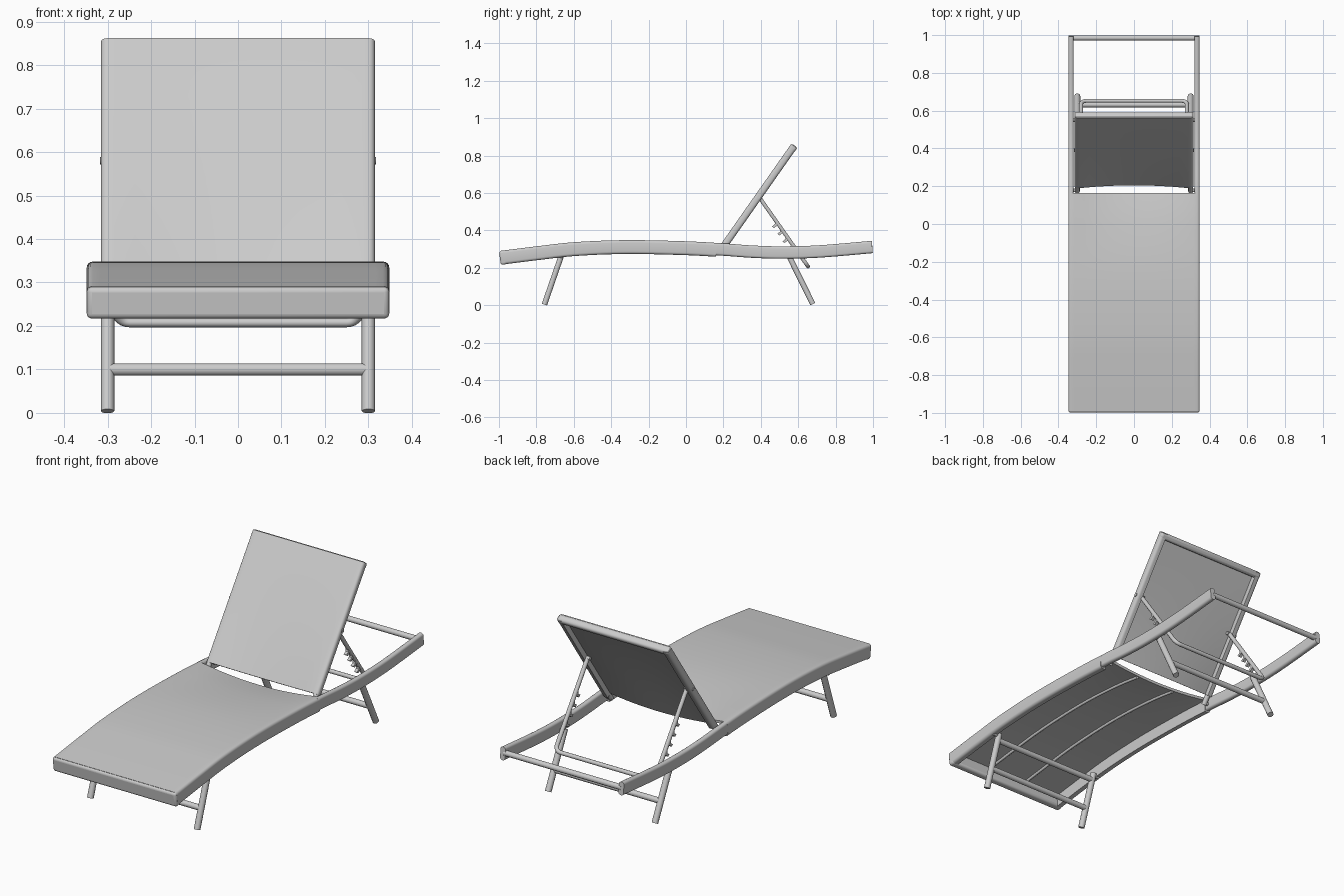
import bpy, bmesh, math
from mathutils import Vector

cube = bpy.data.objects.get("Cube")
if cube:
    bpy.data.objects.remove(cube, do_unlink=True)

grey = bpy.data.materials.new("light_grey")
grey.use_nodes = True
GREY = (0.6, 0.6, 0.6, 1)
grey.diffuse_color = GREY
grey.node_tree.nodes["Principled BSDF"].inputs["Base Color"].default_value = GREY


def finish(obj, angle=40):
    obj.data.materials.clear()
    obj.data.materials.append(grey)
    bpy.ops.object.select_all(action='DESELECT')
    obj.select_set(True)
    bpy.context.view_layer.objects.active = obj
    bpy.ops.object.shade_smooth_by_angle(angle=math.radians(angle))
    return obj


def loft(name, rings):
    """Skin a list of equal closed rings and cap both ends."""
    bm = bmesh.new()
    rows = [[bm.verts.new(p) for p in ring] for ring in rings]
    n = len(rows[0])
    for a, b in zip(rows, rows[1:]):
        for i in range(n):
            j = (i + 1) % n
            bm.faces.new((a[i], a[j], b[j], b[i]))
    bm.faces.new(rows[0])
    bm.faces.new(rows[-1][::-1])
    bmesh.ops.recalc_face_normals(bm, faces=bm.faces)
    mesh = bpy.data.meshes.new(name)
    bm.to_mesh(mesh)
    bm.free()
    obj = bpy.data.objects.new(name, mesh)
    bpy.context.collection.objects.link(obj)
    return finish(obj)


def tube(name, points, radius):
    curve = bpy.data.curves.new(name, 'CURVE')
    curve.dimensions = '3D'
    curve.bevel_depth = radius
    curve.bevel_resolution = 3
    curve.use_fill_caps = True
    spline = curve.splines.new('POLY')
    spline.points.add(len(points) - 1)
    for sp, p in zip(spline.points, points):
        sp.co = (*p, 1)
    obj = bpy.data.objects.new(name, curve)
    bpy.context.collection.objects.link(obj)
    bpy.ops.object.select_all(action='DESELECT')
    obj.select_set(True)
    bpy.context.view_layer.objects.active = obj
    bpy.ops.object.convert(target='MESH')
    return finish(bpy.context.view_layer.objects.active)


def bar(name, centre, size, tilt, bevel):
    """Rounded box turned about the x axis."""
    bpy.ops.mesh.primitive_cube_add(size=1, location=centre)
    obj = bpy.context.object
    obj.name = name
    obj.scale = size
    bpy.ops.object.transform_apply(location=False, rotation=False, scale=True)
    obj.rotation_euler.x = tilt
    mod = obj.modifiers.new("round", 'BEVEL')
    mod.width, mod.segments = bevel, 4
    return finish(obj)


def arc(cx, cd, r, start):
    return [(cx + r * math.cos(math.radians(start + k * 22.5)),
             cd + r * math.sin(math.radians(start + k * 22.5))) for k in range(5)]


def channel(w, thick, wall, lip, r):
    """Sling wrapped over two side rails, as (x, depth) points."""
    inner = w - lip
    across = [inner * k / 6 for k in range(7)]
    half = [(x, 0) for x in across] + arc(w - r, r, r, -90) + arc(w - r, thick - r, r, 0)
    half += [(inner, thick)] + [(x, wall) for x in reversed(across)]
    return half + [(-x, d) for x, d in reversed(half[1:-1])]


def sweep(path, section, sag=lambda y: 0, inner=1):
    """Place an (x, depth) section along a path of (y, z) top points."""
    rings = []
    for i, (y, z) in enumerate(path):
        a, b = path[max(i - 1, 0)], path[min(i + 1, len(path) - 1)]
        t = Vector((b[0] - a[0], b[1] - a[1])).normalized()
        ring = []
        for x, d in section:
            drop = d + sag(y) * max(0, 1 - (x / inner) ** 2)
            ring.append((x, y + t.y * drop, z - t.x * drop))
        rings.append(ring)
    return rings


# Side profile of the bed, top surface
KEYS = [(-1, .29), (-.8, .315), (-.6, .337), (-.33, .348), (0, .342),
        (.2, .331), (.35, .32), (.5, .315), (.7, .32), (1, .345)]


def height(y):
    i = max(k for k in range(len(KEYS) - 1) if KEYS[k][0] <= y or k == 0)

    def slope(k):
        a, b = KEYS[max(k - 1, 0)], KEYS[min(k + 1, len(KEYS) - 1)]
        return (b[1] - a[1]) / (b[0] - a[0])
    (y0, z0), (y1, z1) = KEYS[i], KEYS[i + 1]
    h = y1 - y0
    t = (y - y0) / h
    return ((2*t**3 - 3*t**2 + 1) * z0 + (t**3 - 2*t**2 + t) * h * slope(i)
            + (3*t**2 - 2*t**3) * z1 + (t**3 - t**2) * h * slope(i + 1))


def bed_path(start, end, steps):
    ys = [start + (end - start) * k / steps for k in range(steps + 1)]
    return [(y, height(y)) for y in ys]


def seat_sag(y):
    return .025 * max(0, (y + .3) / .46) ** 2


# Seat sling, foot end and stringers
W, LIP = .348, .032
loft("seat_sling", sweep(bed_path(-.99, .165, 36), channel(W, .074, .014, LIP, .014),
                         seat_sag, W - LIP))
bar("foot_end", (0, -.977, .2545), (2 * W, .036, .074), .13, .012)
for side, label in ((1, "left"), (-1, "right")):
    line = sweep(bed_path(-.96, .16, 24), [(side * .11, .018)], seat_sag, W - LIP)
    tube(label + "_stringer", [ring[0] for ring in line], .007)

# Rear rails and head bar
r = .012
half = arc(.335, r, r, -90) + arc(.335, .066 - r, r, 0)
profile = half + arc(.331, .066 - r, r, 90) + arc(.331, r, r, 180)
for side, label in ((1, "left"), (-1, "right")):
    section = [(side * x, d) for x, d in profile]
    loft(label + "_rear_rail", sweep(bed_path(.15, .993, 28), section))
tube("head_bar", [(-.33, .985, .312), (.33, .985, .312)], .014)

# Backrest sling wrapped on its frame
foot, top = Vector((.19, .332)), Vector((.562, .862))
back_path = [tuple(foot.lerp(top, k / 16)) for k in range(17)]
BW = .315
loft("backrest_sling", sweep(back_path, channel(BW, .038, .012, .03, .014),
                             lambda y: .018 * max(0, (.562 - y) / .372) ** 2, BW - .03))
lean = math.atan2(top.y - foot.y, top.x - foot.x)
bar("backrest_top_bar", (0, .571, .84), (2 * BW, .034, .038), lean, .013)

# Legs, braces and reclining supports
FRONT_FOOT, FRONT_TOP = Vector((-.757, .004)), Vector((-.665, .27))
REAR_FOOT, REAR_TOP = Vector((.678, .006)), Vector((.545, .275))
STRUT_TOP, STRUT_END = Vector((.39, .58)), Vector((.635, .232))
for s, label in ((1, "left"), (-1, "right")):
    for name, low, high in (("front", FRONT_FOOT, FRONT_TOP), ("rear", REAR_FOOT, REAR_TOP)):
        axis = (high - low).normalized()
        leg = tube(f"{label}_{name}_leg", [(s * .3, *low), (s * .3, *high)], .0155)
        mod = leg.modifiers.new("round", 'BEVEL')
        mod.width, mod.segments = .005, 2
        mod.limit_method, mod.angle_limit = 'ANGLE', math.radians(60)
        tube(f"{label}_{name}_leg_pin", [(s * .29, *(high - axis * .01)),
                                         (s * .335, *(high - axis * .01))], .01)
    # Backrest hinge
    tube(label + "_hinge_arm", [(s * .3, .172, .285), (s * .3, .225, .36)], .013)
    tube(label + "_hinge_pin", [(s * .29, .178, .293), (s * .335, .178, .293)], .009)
    tube(label + "_strut_pin", [(s * .265, *STRUT_TOP), (s * .318, *STRUT_TOP)], .009)
    # Hooked teeth along the strut
    along = (STRUT_END - STRUT_TOP).normalized()
    out = Vector((-along.y, along.x)) * -1
    if out.x > 0:
        out = -out
    for k in range(4):
        base = STRUT_TOP.lerp(STRUT_END, .36 + k * .115)
        hook = [base, base + along * .028, base + along * .03 + out * .03,
                base + along * .016 + out * .034, base + along * .016 + out * .016]
        loft(f"{label}_strut_tooth_{k + 1}",
             [[(s * x, *p) for p in hook] for x in (.272, .288)])

for name, low, high, t in (("front_low_brace", FRONT_FOOT, FRONT_TOP, .36),
                           ("front_top_brace", FRONT_FOOT, FRONT_TOP, .88),
                           ("rear_low_brace", REAR_FOOT, REAR_TOP, .35)):
    p = low.lerp(high, t)
    tube(name, [(-.295, *p), (.295, *p)], .0145)

# Struts joined by a rounded cross bar
corner = []
for k in range(7):
    a = math.radians(15 * k)
    p = STRUT_END + (STRUT_END - STRUT_TOP).normalized() * .03 * math.sin(a)
    corner.append((.25 + .03 * math.cos(a), *p))
right = [(.28, *STRUT_TOP)] + corner
tube("reclining_support", right + [(-x, y, z) for x, y, z in reversed(right)], .0105)
